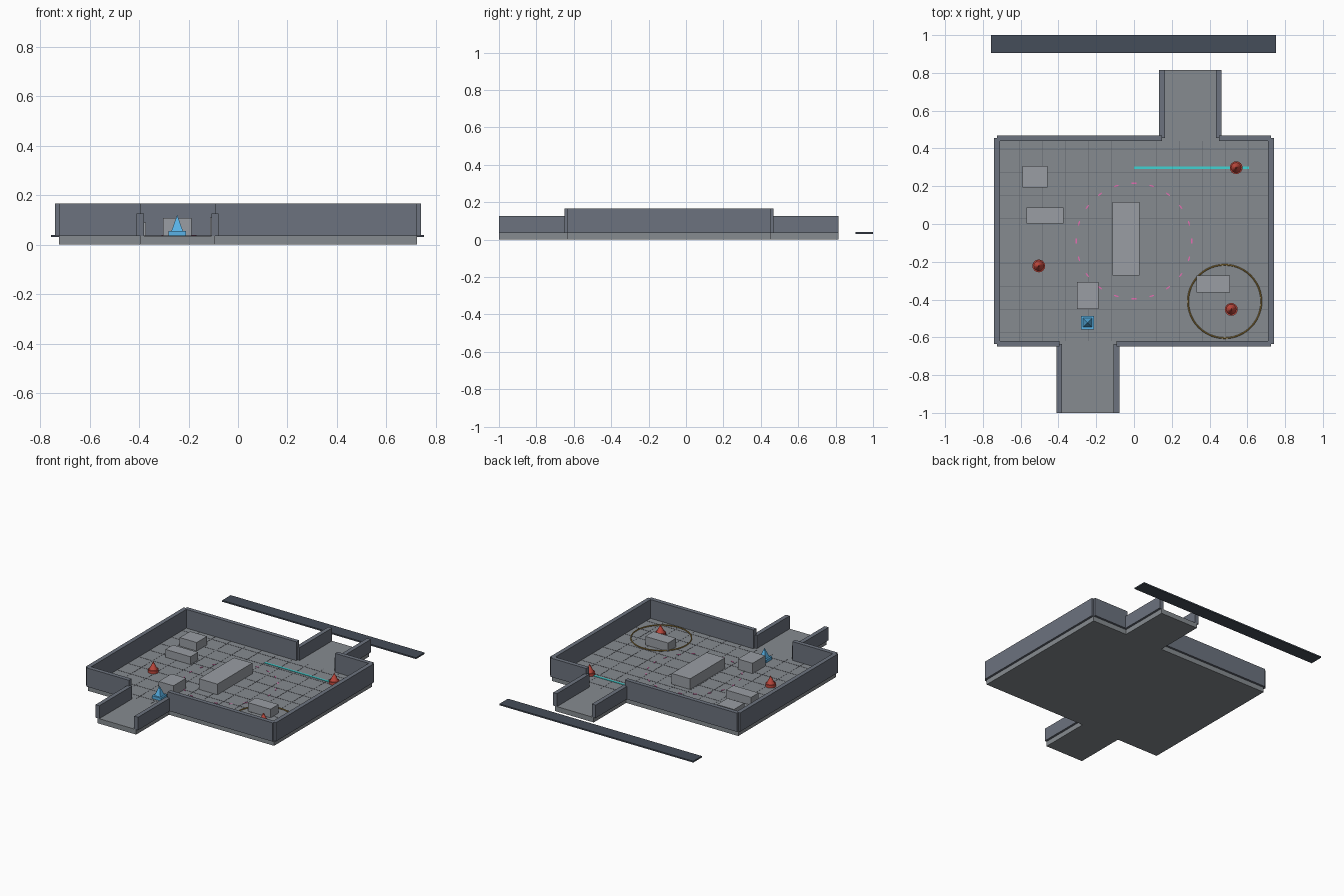
import bpy, bmesh, math
from mathutils import Matrix

if "Cube" in bpy.data.objects:
    bpy.data.objects.remove(bpy.data.objects["Cube"])

M = 0.0604            # one metre in model units
FZ = 0.035            # floor top
WT = 0.03             # wall thickness
X0, X1, Y0, Y1 = -0.725, 0.725, -0.634, 0.454
CY = (Y0 + Y1) / 2


def mat(name, r, g, b):
    m = bpy.data.materials.new(name)
    m.diffuse_color = (r, g, b, 1)
    m.use_nodes = True
    m.node_tree.nodes["Principled BSDF"].inputs["Base Color"].default_value = m.diffuse_color
    return m


FLOOR = mat("floor_grey", 0.24, 0.26, 0.28)
WALL = mat("wall_slate", 0.15, 0.17, 0.21)
COVER = mat("cover_grey", 0.32, 0.34, 0.37)
LINE = mat("grid_line", 0.12, 0.13, 0.15)
DARK = mat("plate_dark", 0.06, 0.075, 0.10)
BLUE = mat("player_blue", 0.10, 0.45, 0.80)
RED = mat("enemy_red", 0.55, 0.07, 0.05)
CYAN = mat("lane_cyan", 0.05, 0.65, 0.65)
PINK = mat("route_pink", 0.80, 0.15, 0.45)
GOLD = mat("zone_gold", 0.35, 0.22, 0.05)


def finish(bm, name, material):
    me = bpy.data.meshes.new(name)
    bm.to_mesh(me)
    bm.free()
    ob = bpy.data.objects.new(name, me)
    bpy.context.collection.objects.link(ob)
    me.materials.append(material)
    return ob


def add_box(bm, xa, xb, ya, yb, za, zb, spin=None):
    m = Matrix.Translation(((xa + xb) / 2, (ya + yb) / 2, (za + zb) / 2))
    m = m @ Matrix.Diagonal((xb - xa, yb - ya, zb - za, 1))
    bmesh.ops.create_cube(bm, size=1, matrix=(spin or Matrix()) @ m)


def box(name, material, *dims):
    bm = bmesh.new()
    add_box(bm, *dims)
    return finish(bm, name, material)


def cone(name, material, x, y, z, r1, r2, h, sides, turn=0):
    bm = bmesh.new()
    m = Matrix.Translation((x, y, z + h / 2)) @ Matrix.Rotation(turn, 4, 'Z')
    bmesh.ops.create_cone(bm, cap_ends=True, segments=sides, radius1=r1,
                          radius2=r2, depth=h, matrix=m)
    return finish(bm, name, material)


# Floors: main arena and the two corridors
box("arena_floor", FLOOR, X0, X1, Y0, Y1, 0, FZ)
ENTRY = (-0.395, -0.093)
EXIT = (0.148, 0.449)
box("entry_floor", FLOOR, *ENTRY, -1.0, Y0, 0, FZ)
box("exit_floor", FLOOR, *EXIT, Y1, 0.815, 0, FZ)

# Perimeter walls, split around each opening
h = WT / 2
WZ = 0.167
for side, x in (("left", X0), ("right", X1)):
    box("wall_" + side, WALL, x - h, x + h, Y0, Y1, FZ, WZ)
for side, y, gap in (("front", Y0, ENTRY), ("back", Y1, EXIT)):
    box(f"wall_{side}_left", WALL, X0, gap[0], y - h, y + h, FZ, WZ)
    box(f"wall_{side}_right", WALL, gap[1], X1, y - h, y + h, FZ, WZ)

# Corridor walls
for side, gap, ya, yb in (("entry", ENTRY, -1.0, Y0), ("exit", EXIT, Y1, 0.815)):
    for end, x in zip(("left", "right"), gap):
        box(f"{side}_wall_{end}", WALL, x - h, x + h, ya, yb, FZ, 0.126)

# Cover blocks: x range, y range, height
COVERS = [(-0.589, -0.457, 0.193, 0.308, 0.060),
          (-0.568, -0.372, 0.003, 0.087, 0.055),
          (-0.113, 0.030, -0.272, 0.116, 0.075),
          (-0.303, -0.188, -0.450, -0.308, 0.073),
          (0.330, 0.507, -0.362, -0.272, 0.060)]
for i, (xa, xb, ya, yb, ht) in enumerate(COVERS):
    box(f"cover_block_{i + 1}", COVER, xa, xb, ya, yb, FZ, FZ + ht)

# Two-metre grid of thin strips on the floor
bm = bmesh.new()
g = 0.0012
for i in range(-5, 6):
    x = i * 2 * M
    add_box(bm, x - g, x + g, Y0 + h, Y1 - h, FZ, FZ + 0.001)
for i in range(-4, 5):
    y = CY + i * 2 * M
    add_box(bm, X0 + h, X1 - h, y - g, y + g, FZ, FZ + 0.0012)
finish(bm, "floor_grid", LINE)

# Start marker: square plinth with a pyramid
cone("start_base", BLUE, -0.246, -0.522, FZ, 0.050, 0.050, 0.020, 4, math.pi / 4)
cone("start_pointer", BLUE, -0.246, -0.522, FZ + 0.020, 0.033, 0, 0.065, 4, math.pi / 4)

# Enemy markers: round plinth with a cone
for i, (x, y) in enumerate([(0.541, 0.298), (-0.504, -0.222), (0.515, -0.452)]):
    cone(f"enemy_base_{i + 1}", RED, x, y, FZ, 0.034, 0.034, 0.020, 16)
    cone(f"enemy_pointer_{i + 1}", RED, x, y, FZ + 0.020, 0.027, 0, 0.055, 16)

# Firing lane strip
box("lane_strip", CYAN, 0.0, 0.61, 0.291, 0.305, FZ, FZ + 0.003)

# Dashed circular route
bm = bmesh.new()
for i in range(20):
    spin = Matrix.Translation((0, CY, 0)) @ Matrix.Rotation(i * math.tau / 20, 4, 'Z')
    add_box(bm, 0.303, 0.309, -0.012, 0.012, FZ, FZ + 0.003, spin)
finish(bm, "route_dashes", PINK)

# Round danger zone ring
bpy.ops.mesh.primitive_torus_add(location=(0.48, -0.41, FZ + 0.004), major_radius=0.194,
                                 minor_radius=0.004, major_segments=48, minor_segments=6)
ring = bpy.context.object
ring.name = "zone_ring"
ring.data.materials.append(GOLD)

# Plain header plate behind the arena
box("header_plate", DARK, -0.757, 0.753, 0.905, 1.0, 0.030, 0.040)
